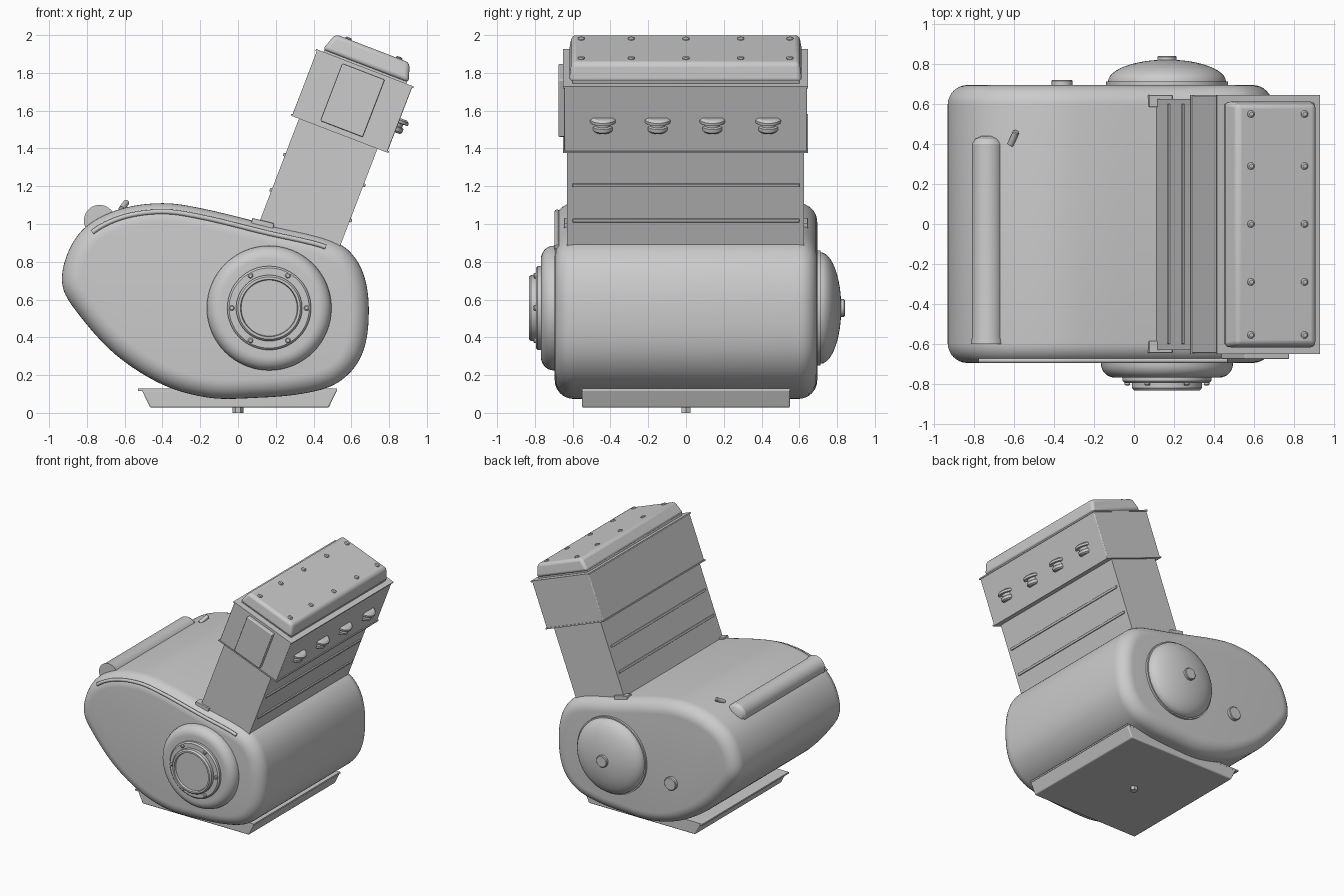
import bpy, bmesh
from math import sin, cos, pi, radians
from mathutils import Matrix, Vector

cube = bpy.data.objects.get("Cube")
if cube:
    bpy.data.objects.remove(cube, do_unlink=True)

grey = bpy.data.materials.new("light_grey")
grey.use_nodes = True
COLOUR = (0.6, 0.6, 0.6, 1)
grey.diffuse_color = COLOUR
grey.node_tree.nodes["Principled BSDF"].inputs["Base Color"].default_value = COLOUR


def loft(name, rings, matrix=Matrix(), bevel=0, segments=3):
    """Bridge equal-length closed rings and cap both ends."""
    bm = bmesh.new()
    loops = [[bm.verts.new(matrix @ Vector(p)) for p in ring] for ring in rings]
    n = len(loops[0])
    for a, b in zip(loops, loops[1:]):
        for i in range(n):
            j = (i + 1) % n
            bm.faces.new((a[i], a[j], b[j], b[i]))
    bm.faces.new(loops[0][::-1])
    bm.faces.new(loops[-1])
    bmesh.ops.recalc_face_normals(bm, faces=bm.faces)
    mesh = bpy.data.meshes.new(name)
    bm.to_mesh(mesh)
    bm.free()
    mesh.shade_smooth()
    mesh.set_sharp_from_angle(angle=radians(32))
    mesh.materials.append(grey)
    obj = bpy.data.objects.new(name, mesh)
    bpy.context.collection.objects.link(obj)
    if bevel:
        mod = obj.modifiers.new("rounding", "BEVEL")
        mod.width = bevel
        mod.segments = segments
        mod.limit_method = "ANGLE"
    return obj


def box(name, x, y, z, matrix=Matrix(), bevel=0, taper=(0, 0)):
    """Box from (min, max) ranges; taper draws the top in on x and y."""
    def ring(h, dx, dy):
        return [(x[0] + dx, y[0] + dy, h), (x[1] - dx, y[0] + dy, h),
                (x[1] - dx, y[1] - dy, h), (x[0] + dx, y[1] - dy, h)]
    return loft(name, [ring(z[0], 0, 0), ring(z[1], *taper)], matrix, bevel)


def lathe(name, profile, matrix=Matrix(), sides=64):
    """Turn (radius, height) points around the local z axis."""
    rings = [[(r * cos(2 * pi * i / sides), r * sin(2 * pi * i / sides), h)
              for i in range(sides)] for r, h in profile]
    return loft(name, rings, matrix)


def smooth_path(points, steps=8, closed=True):
    """Catmull-Rom through 2D points."""
    pts = [Vector(p) for p in points]
    n = len(pts)
    out = []
    for i in range(n):
        a, b, c, d = (pts[(i + k) % n] for k in (-1, 0, 1, 2))
        for s in range(steps):
            t = s / steps
            out.append(0.5 * (2 * b + (c - a) * t + (2 * a - 5 * b + 4 * c - d) * t * t
                              + (3 * b - a - 3 * c + d) * t ** 3))
    return out


# Crankcase: egg-shaped profile with rounded front and back rims
outline = smooth_path([
    (-0.93, 0.68), (-0.9, 0.85), (-0.8, 0.99), (-0.62, 1.08), (-0.4, 1.11),
    (-0.18, 1.08), (0.15, 1.0), (0.48, 0.92), (0.62, 0.82), (0.685, 0.65),
    (0.685, 0.42), (0.63, 0.26), (0.51, 0.15), (0.33, 0.1), (0.1, 0.08),
    (-0.15, 0.08), (-0.4, 0.15), (-0.65, 0.31), (-0.85, 0.53)])


def inset(d, y):
    n = len(outline)
    ring = []
    for i, p in enumerate(outline):
        t = (outline[(i + 1) % n] - outline[i - 1]).normalized()
        ring.append((p.x + t.y * d, y, p.y - t.x * d))
    return ring


ROUND, HALF = 0.1, 0.695
arc = [(ROUND * (1 - cos(a)), HALF - ROUND * (1 - sin(a)))
       for a in (pi / 2 * k / 8 for k in range(9))]
rings = [inset(d, -y) for d, y in reversed(arc)] + [inset(d, y) for d, y in arc]
loft("crankcase", rings)

# Raised lip along the top of the front cover
lip = bpy.data.curves.new("cover_lip", "CURVE")
lip.dimensions = "3D"
lip.bevel_depth = 0.013
lip.bevel_resolution = 2
lip.use_fill_caps = True
lip.materials.append(grey)
run = inset(0.045, -0.683)[2 * 8:7 * 8 + 1]
spline = lip.splines.new("POLY")
spline.points.add(len(run) - 1)
for point, co in zip(spline.points, run):
    point.co = (*co, 1)
bpy.context.collection.objects.link(bpy.data.objects.new("cover_lip", lip))

# Tilted cylinder bank, built upright in its own frame
bank = Matrix.Translation((0.5375, 0, 1.475)) @ Matrix.Rotation(radians(21), 4, "Y")
box("cylinder_bank", (-0.23, 0.215), (-0.63, 0.625), (-0.72, 0.01), bank)
for side, face in (("left", 0.215), ("right", -0.23)):
    for level, t in (("upper", -0.205), ("lower", -0.405)):
        box(f"{level}_{side}_rib", (face - 0.01, face + 0.01), (-0.6, 0.6),
            (t - 0.009, t + 0.009), bank, 0.003)
box("cylinder_head", (-0.27, 0.27), (-0.645, 0.64), (0, 0.375), bank, 0.006)
for name, t in (("lower_head_flange", 0), ("upper_head_flange", 0.367)):
    box(name, (-0.277, 0.277), (-0.65, 0.645), (t, t + 0.01), bank)
box("head_gasket", (-0.235, 0.235), (-0.6, 0.6), (0.37, 0.395), bank)
box("valve_cover", (-0.245, 0.245), (-0.62, 0.615), (0.387, 0.487), bank, 0.022, (0.035, 0.015))
box("head_side_plate", (-0.12, 0.12), (-0.675, -0.63), (0.03, 0.355), bank, 0.006)

# Valve cover bolts
for row, s in enumerate((-0.137, 0.15)):
    for i, y in enumerate((-0.555, -0.29, 0, 0.29, 0.55)):
        lathe(f"cover_bolt_{row}_{i}", [(0.018, 0.47), (0.018, 0.492), (0.011, 0.497)],
              bank @ Matrix.Translation((s, y, 0)), 16)

# Plugs half sunk in the outer side of the head
for i, y in enumerate((-0.44, -0.15, 0.14, 0.435)):
    lathe(f"plug_{i}", [(0.045, 0.115), (0.055, 0.125), (0.055, 0.145), (0.045, 0.15),
                        (0.045, 0.168), (0.07, 0.17), (0.07, 0.185), (0.055, 0.195)],
          bank @ Matrix.Translation((0.252, y, 0)), 32)

# Small tabs where the bank meets the crankcase
for side, y in (("front", -0.615), ("back", 0.615)):
    place = Matrix.Translation((0.13, y, 1.0)) @ Matrix.Rotation(radians(14), 4, "Y")
    box(f"{side}_bank_tab", (-0.06, 0.06), (-0.03, 0.03), (-0.02, 0.018), place, 0.004)

# Front bearing housing with bolted hub
front_axis = Matrix.Translation((0.165, 0, 0.555)) @ Matrix.Rotation(pi / 2, 4, "X")
bulge = [(0.26 + 0.07 * cos(a), 0.7 + 0.068 * sin(a)) for a in (pi / 2 * k / 8 for k in range(9))]
lathe("bearing_housing", [(0.33, 0.66)] + bulge + [(0.225, 0.768)], front_axis)
lathe("bearing_ring", [(0.222, 0.75), (0.222, 0.785), (0.212, 0.795), (0.18, 0.795)], front_axis)
lathe("hub", [(0.175, 0.77), (0.175, 0.82), (0.165, 0.832), (0.152, 0.832), (0.148, 0.815)],
      front_axis)
for i in range(6):
    a = i * pi / 3
    lathe(f"ring_bolt_{i}", [(0.014, 0.78), (0.014, 0.803), (0.009, 0.808)],
          front_axis @ Matrix.Translation((0.198 * cos(a), 0.198 * sin(a), 0)), 16)

# Back dome with its pin, and the small back plug
back_axis = Matrix.Translation((0.165, 0, 0.555)) @ Matrix.Rotation(-pi / 2, 4, "X")
dome = [(0.295 * cos(a), 0.712 + 0.11 * sin(a)) for a in (pi / 2 * k / 12 for k in range(12))]
lathe("back_dome", [(0.305, 0.67), (0.305, 0.712)] + dome, back_axis)
lathe("dome_pin", [(0.047, 0.8), (0.047, 0.836), (0.042, 0.841)], back_axis, 32)
lathe("back_plug", [(0.052, 0.66), (0.052, 0.716), (0.047, 0.721)],
      Matrix.Translation((-0.525, 0, -0.085)) @ back_axis, 32)

# Half-sunk tube on the shoulder, and the peg beside it
tube_axis = Matrix.Translation((-0.733, 0, 1.018)) @ Matrix.Rotation(-pi / 2, 4, "X")
lathe("shoulder_tube", [(0.083, -0.6), (0.078, -0.57), (0.078, 0.4), (0.062, 0.425),
                        (0.03, 0.44)], tube_axis, 40)
tilt = Vector((0.03, 0.07, 0.04)).to_track_quat("Z", "Y").to_matrix().to_4x4()
lathe("shoulder_peg", [(0.016, -0.04), (0.016, 0.035), (0.012, 0.04)],
      Matrix.Translation((-0.603, 0.43, 1.098)) @ tilt, 20)

# Oil pan, flared toward the top, with rim and drain plug
box("oil_pan", (-0.465, 0.48), (-0.55, 0.55), (0.028, 0.122), bevel=0.008, taper=(-0.045, 0))
box("pan_rim", (-0.53, 0.525), (-0.55, 0.55), (0.116, 0.128))
lathe("drain_plug", [(0.028, 0), (0.028, 0.04)], sides=6)
